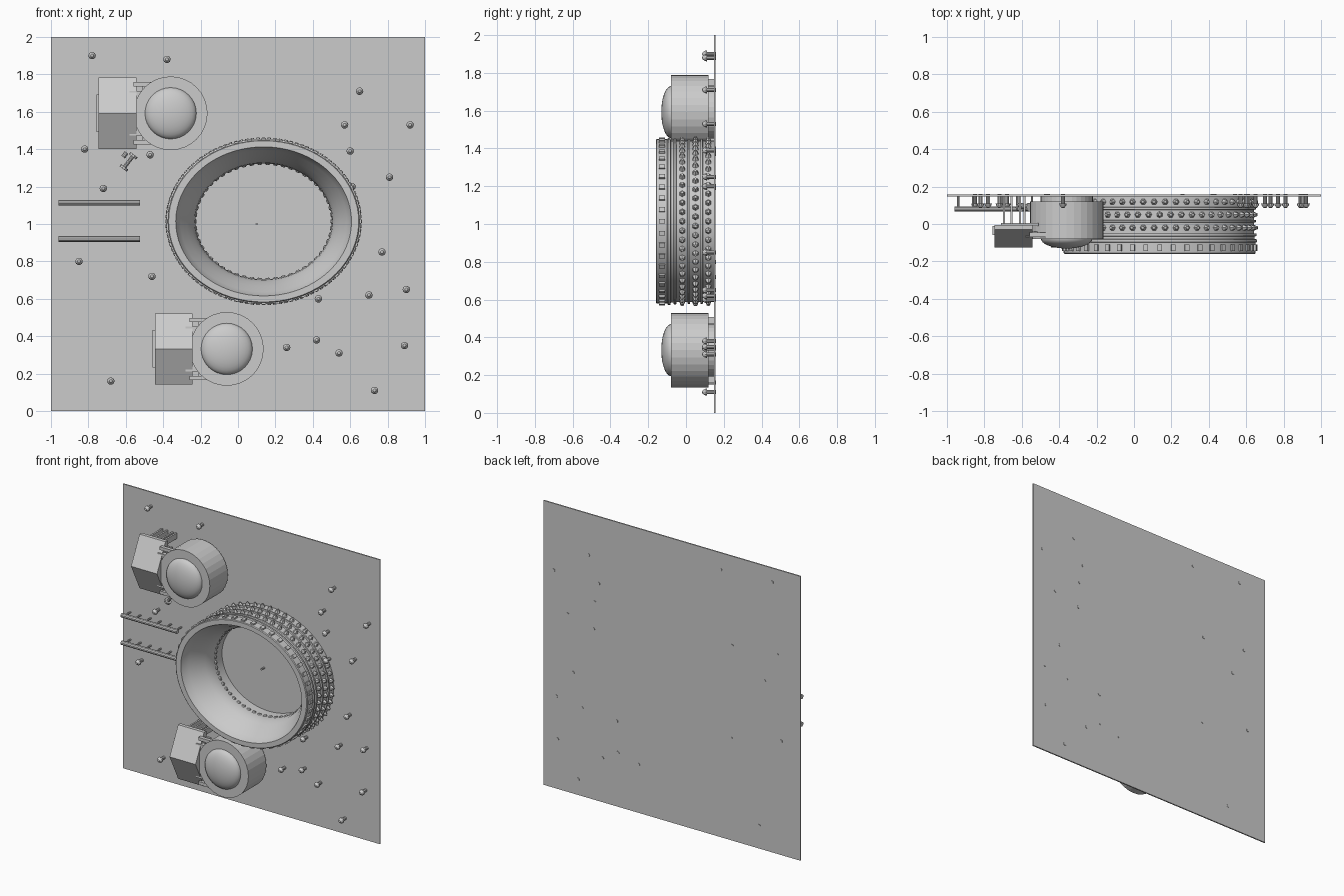
import bpy, bmesh
from math import cos, sin, pi, hypot
from mathutils import Matrix, Vector

if "Cube" in bpy.data.objects:
    bpy.data.objects.remove(bpy.data.objects["Cube"])

def finish(name, bm, smooth=False):
    bmesh.ops.recalc_face_normals(bm, faces=bm.faces)
    me = bpy.data.meshes.new(name)
    bm.to_mesh(me)
    bm.free()
    ob = bpy.data.objects.new(name, me)
    bpy.context.collection.objects.link(ob)
    if smooth:
        bpy.ops.object.select_all(action='DESELECT')
        ob.select_set(True)
        bpy.context.view_layer.objects.active = ob
        bpy.ops.object.shade_smooth_by_angle(angle=0.5)
    return ob

def add_box(bm, x0, x1, y0, y1, z0, z1):
    m = Matrix.Translation(((x0+x1)/2, (y0+y1)/2, (z0+z1)/2)) @ Matrix.Diagonal((x1-x0, y1-y0, z1-z0, 1))
    bmesh.ops.create_cube(bm, size=1, matrix=m)

def add_rod(bm, a, b, r, r2=None, n=10):
    a, b = Vector(a), Vector(b)
    d = b - a
    m = Matrix.Translation((a+b)/2) @ d.to_track_quat('Z', 'Y').to_matrix().to_4x4()
    bmesh.ops.create_cone(bm, cap_ends=True, segments=n, radius1=r, radius2=r if r2 is None else r2,
                          depth=d.length, matrix=m)

def add_lathe(bm, profile, cx, cz, n, squash=1.0, closed=False):
    # revolve (radius, y) points about an axis along y
    rings = []
    for r, y in profile:
        if r == 0:
            rings.append([bm.verts.new((cx, y, cz))] * n)
        else:
            rings.append([bm.verts.new((cx + r*cos(2*pi*i/n), y, cz + r*squash*sin(2*pi*i/n))) for i in range(n)])
    pairs = list(zip(rings, rings[1:]))
    if closed:
        pairs.append((rings[-1], rings[0]))
    for a, b in pairs:
        for i in range(n):
            j = (i+1) % n
            vs = list(dict.fromkeys((a[i], a[j], b[j], b[i])))
            bm.faces.new(vs)

# back panel
bm = bmesh.new()
add_box(bm, -1, 1, 0.148, 0.157, 0, 2)
finish("back_panel", bm)

# scattered pins with pointed heads, poking slightly through the panel
pins = [(-.78, 1.90), (-.38, 1.88), (.65, 1.71), (.57, 1.53), (.92, 1.53), (.60, 1.39), (-.82, 1.40),
        (-.47, 1.37), (.81, 1.25), (-.72, 1.19), (.77, .85), (-.85, .80), (-.46, .72), (.90, .65),
        (.70, .62), (.43, .60), (.42, .38), (.26, .34), (.54, .31), (.89, .35), (-.68, .16),
        (.73, .11), (.61, 1.20)]
bm = bmesh.new()
for x, z in pins:
    add_lathe(bm, [(0, .16), (.011, .16), (.011, .11), (.02, .11), (.018, .1), (.008, .087), (0, .085)], x, z, 10)
finish("panel_pins", bm)

# large oval ring with funnel mouth
CX, CZ, SQ = 0.137, 1.014, 0.848
outer = [(.505, .15), (.505, .09), (.515, .088), (.515, .078), (.505, .076), (.505, .022), (.515, .02),
         (.515, .01), (.505, .008), (.505, -.05), (.518, -.052), (.518, -.064), (.508, -.067),
         (.508, -.08), (.521, -.083), (.521, -.095), (.513, -.1), (.513, -.155), (.508, -.16)]
mouth = [(.47, -.16), (.465, -.145), (.445, -.11), (.41, -.06), (.385, -.01), (.37, .02), (.365, .06), (.365, .15)]
bm = bmesh.new()
add_lathe(bm, outer + mouth, CX, CZ, 72, SQ, closed=True)
finish("oval_ring", bm, True)

def ring_frame(ang, r, y):
    p = Vector((CX + r*cos(ang), y, CZ + r*SQ*sin(ang)))
    nrm = Vector((cos(ang)*SQ, 0, sin(ang))).normalized()
    return p, nrm

# rows of studs round the outside of the ring
bm = bmesh.new()
N = 54
for row, y in enumerate((.118, .05, -.02)):
    for i in range(N):
        p, nrm = ring_frame(2*pi*(i + .5*(row % 2))/N, .505, y)
        add_rod(bm, p - nrm*.004, p + nrm*.02, .019, .008, 6)
finish("ring_studs", bm)

# rectangular blocks on the front band, and inner teeth
bm = bmesh.new()
for i in range(44):
    p, nrm = ring_frame(2*pi*i/44, .513, -.127)
    rot = Matrix((nrm, Vector((0, 1, 0)), nrm.cross(Vector((0, 1, 0))))).transposed().to_4x4()
    bmesh.ops.create_cube(bm, size=1, matrix=Matrix.Translation(p) @ rot @ Matrix.Diagonal((.02, .034, .024, 1)))
finish("front_band_blocks", bm)
bm = bmesh.new()
for i in range(N):
    p, nrm = ring_frame(2*pi*i/N, .368, .075)
    add_rod(bm, p, p - nrm*.01, .017, .008, 6)
finish("inner_teeth", bm)

# tiny pin at the middle of the opening
bm = bmesh.new()
add_rod(bm, (.1, .15, 1.0), (.1, .115, 1.0), .006)
finish("centre_pin", bm)

# two lamp pods: drum, dome, wedge box and mounting struts
def pod(prefix, cx, cz):
    bm = bmesh.new()
    add_lathe(bm, [(0, .15), (.14, .15), (.14, .12), (.197, .12), (.197, -.08), (0, -.08)], cx, cz, 32)
    finish(prefix + "_drum", bm)

    bm = bmesh.new()
    dome = [(.138*cos(t*pi/16), -.078 - .053*sin(t*pi/16)) for t in range(8)] + [(0, -.131)]
    add_lathe(bm, dome, cx, cz, 32)
    finish(prefix + "_dome", bm, True)

    # wedge-fronted box
    bm = bmesh.new()
    prof = [(-.005, -.19), (-.03, -.19), (-.125, 0), (-.03, .19), (-.005, .19)]
    ends = [[bm.verts.new((x, y, cz + z)) for y, z in prof] for x in (cx - .385, cx - .183)]
    for e in ends:
        bm.faces.new(e)
    for i in range(5):
        j = (i+1) % 5
        bm.faces.new((ends[0][i], ends[0][j], ends[1][j], ends[1][i]))
    add_box(bm, cx - .397, cx - .38, -.06, -.01, cz - .1, cz + .1)
    finish(prefix + "_wedge_box", bm)

    # arms to the drum and struts to the panel
    bm = bmesh.new()
    add_box(bm, cx - .22, cx - .14, -.07, -.04, cz - .12, cz + .12)
    add_box(bm, cx - .35, cx - .15, -.01, .005, cz - .15, cz + .15)
    for s in (-1, 1):
        zc = cz + s*.155
        add_box(bm, cx - .2, cx - .1, -.07, -.045, zc - .011, zc + .011)
        for dx in (-.335, -.295, -.25, -.225):
            add_box(bm, cx + dx - .006, cx + dx + .006, 0, .15, zc - .02, zc + .02)
    finish(prefix + "_bracket", bm)

pod("upper_pod", -.36, 1.592)
pod("lower_pod", -.06, .332)

# two rails on short posts
for name, z in (("upper_rail", 1.113), ("lower_rail", .92)):
    bm = bmesh.new()
    add_rod(bm, (-.96, .08, z), (-.525, .08, z), .015)
    for i in range(6):
        x = -.94 + i*.079
        add_rod(bm, (x, .08, z), (x, .152, z), .006, n=8)
    finish(name, bm)

# small tilted spool beside the upper pod
bm = bmesh.new()
a, b = Vector((-.61, .09, 1.30)), Vector((-.56, .09, 1.365))
d = (b - a).normalized()
add_rod(bm, a, b, .01)
for p in (a, b):
    add_rod(bm, p - d*.007, p + d*.007, .024)
c = Vector((-.605, .1, 1.37))
add_rod(bm, c - d*.015, c + d*.015, .012)
finish("loose_spool", bm)
